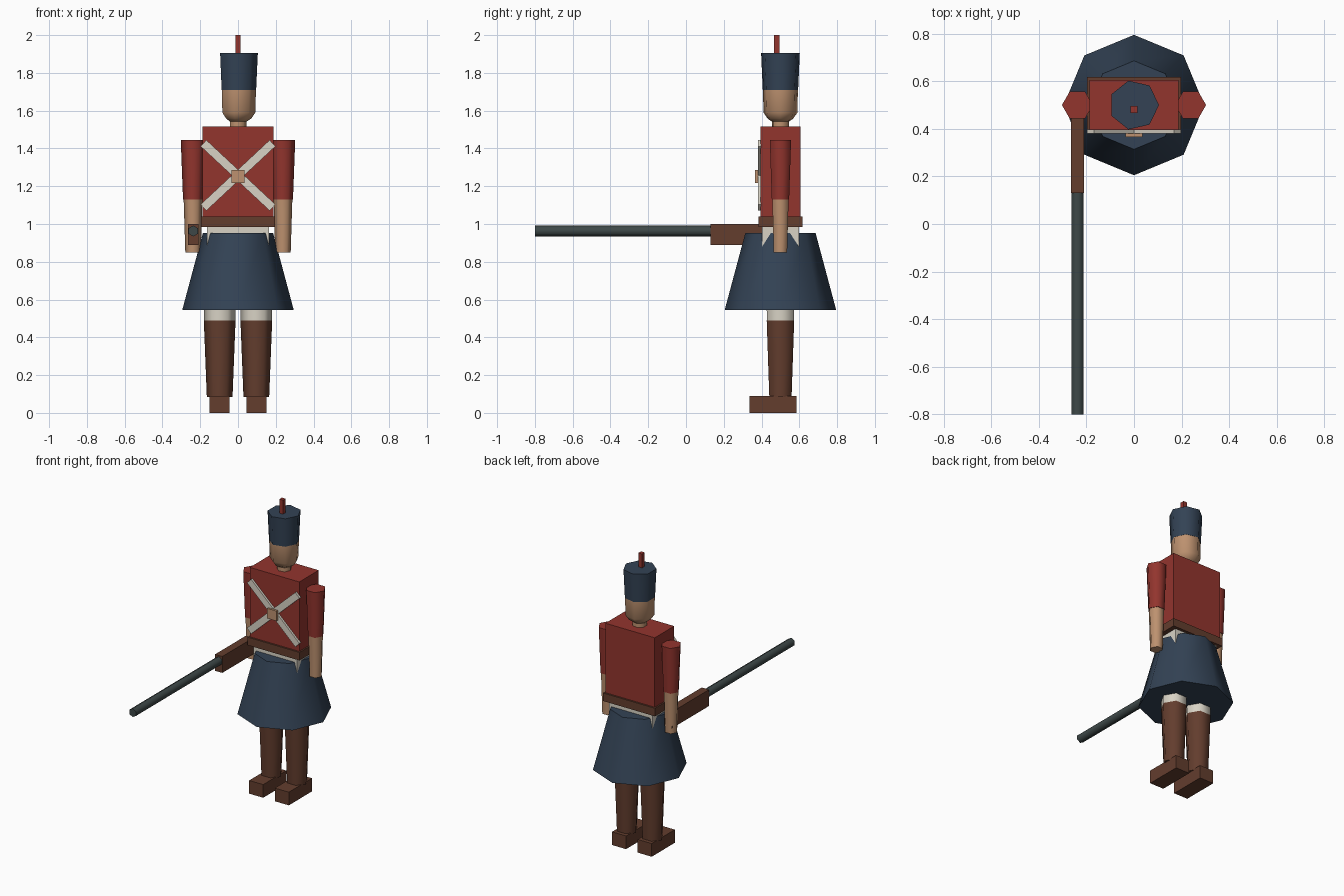
import bpy, bmesh, math
from mathutils import Matrix, Vector

if "Cube" in bpy.data.objects:
    bpy.data.objects.remove(bpy.data.objects["Cube"])


def material(name, rgb):
    m = bpy.data.materials.new(name)
    m.use_nodes = True
    m.diffuse_color = (*rgb, 1)
    m.node_tree.nodes["Principled BSDF"].inputs["Base Color"].default_value = (*rgb, 1)
    return m


RED = material("coat red", (0.29, 0.035, 0.027))
NAVY = material("navy cloth", (0.033, 0.055, 0.09))
WHITE = material("off white", (0.69, 0.65, 0.56))
SKIN = material("tan skin", (0.51, 0.285, 0.16))
BROWN = material("brown leather", (0.125, 0.047, 0.027))
METAL = material("gun metal", (0.047, 0.064, 0.064))
BODY_Y = 0.5


def finish(name, bm, mat, smooth=False):
    bmesh.ops.recalc_face_normals(bm, faces=bm.faces)
    mesh = bpy.data.meshes.new(name)
    bm.to_mesh(mesh)
    bm.free()
    mesh.materials.append(mat)
    ob = bpy.data.objects.new(name, mesh)
    bpy.context.collection.objects.link(ob)
    if smooth:
        bpy.ops.object.select_all(action="DESELECT")
        ob.select_set(True)
        bpy.context.view_layer.objects.active = ob
        bpy.ops.object.shade_smooth_by_angle(angle=math.radians(65))
    return ob


def box(name, mat, low, high, tilt=0):
    """Box between two corners, optionally tilted about the front-back axis."""
    low, high = Vector(low), Vector(high)
    bm = bmesh.new()
    bmesh.ops.create_cube(bm, size=1)
    bm.transform(Matrix.Translation((low + high) / 2) @ Matrix.Rotation(tilt, 4, "Y")
                 @ Matrix.Diagonal((*(high - low), 1)))
    return finish(name, bm, mat)


def turned(name, mat, sides, profile, x=0, place=None):
    """Stack of polygon rings from (radius, height) pairs, capped at both ends."""
    bm = bmesh.new()
    rings = []
    for r, z in profile:
        angles = [math.tau * i / sides for i in range(sides)]
        rings.append([bm.verts.new((r * math.cos(a), r * math.sin(a), z)) for a in angles])
    for a, b in zip(rings, rings[1:]):
        for i in range(sides):
            j = (i + 1) % sides
            bm.faces.new((a[i], a[j], b[j], b[i]))
    bm.faces.new(rings[0])
    bm.faces.new(rings[-1])
    bm.transform(place or Matrix.Translation((x, BODY_Y, 0)))
    return finish(name, bm, mat, True)


# Trunk and clothing
box("torso", RED, (-0.187, 0.395, 1.02), (0.187, 0.605, 1.515))
box("belt", BROWN, (-0.197, 0.383, 0.985), (0.197, 0.617, 1.04))
box("hips", WHITE, (-0.165, 0.403, 0.85), (0.165, 0.597, 0.99))
turned("skirt", NAVY, 8, [(0.295, 0.545), (0.186, 0.952)])

# Crossed chest straps and buckle
for name, sign in (("left", 1), ("right", -1)):
    box(name + "_strap", WHITE, (-0.25, 0.38, 1.235), (0.25, 0.398, 1.28),
        -sign * math.radians(43))
box("buckle", SKIN, (-0.035, 0.366, 1.218), (0.035, 0.39, 1.286))

# Head, hat and plume
turned("neck", SKIN, 7, [(0.046, 1.5), (0.046, 1.56)])
turned("head", SKIN, 7, [(0.046, 1.542), (0.07, 1.558), (0.092, 1.59), (0.095, 1.715)])
turned("hat", NAVY, 7, [(0.096, 1.71), (0.105, 1.905)])
box("plume", RED, (-0.014, 0.467, 1.9), (0.014, 0.495, 2.0))

# Limbs on both sides
for name, sign in (("left", 1), ("right", -1)):
    arm, leg = sign * 0.238, sign * 0.097
    turned(name + "_sleeve", RED, 6, [(0.053, 1.13), (0.065, 1.445)], arm)
    turned(name + "_forearm", SKIN, 6, [(0.041, 0.85), (0.05, 1.14)], arm)
    turned(name + "_trouser", WHITE, 6, [(0.083, 0.48), (0.088, 0.9)], leg)
    turned(name + "_boot", BROWN, 6, [(0.068, 0.083), (0.084, 0.49)], leg)
    box(name + "_shoe", BROWN, (leg - 0.053, 0.335, 0), (leg + 0.053, 0.585, 0.09))

# Gun held in the right hand
box("gun_stock", BROWN, (-0.265, 0.13, 0.888), (-0.21, 0.53, 1.0))
barrel_place = Matrix.Translation((-0.237, 0, 0.963)) @ Matrix.Rotation(
    math.pi / 2, 4, "X") @ Matrix.Rotation(math.pi / 2, 4, "Z")
turned("gun_barrel", METAL, 6, [(0.029, -0.15), (0.029, 0.8)], place=barrel_place)
